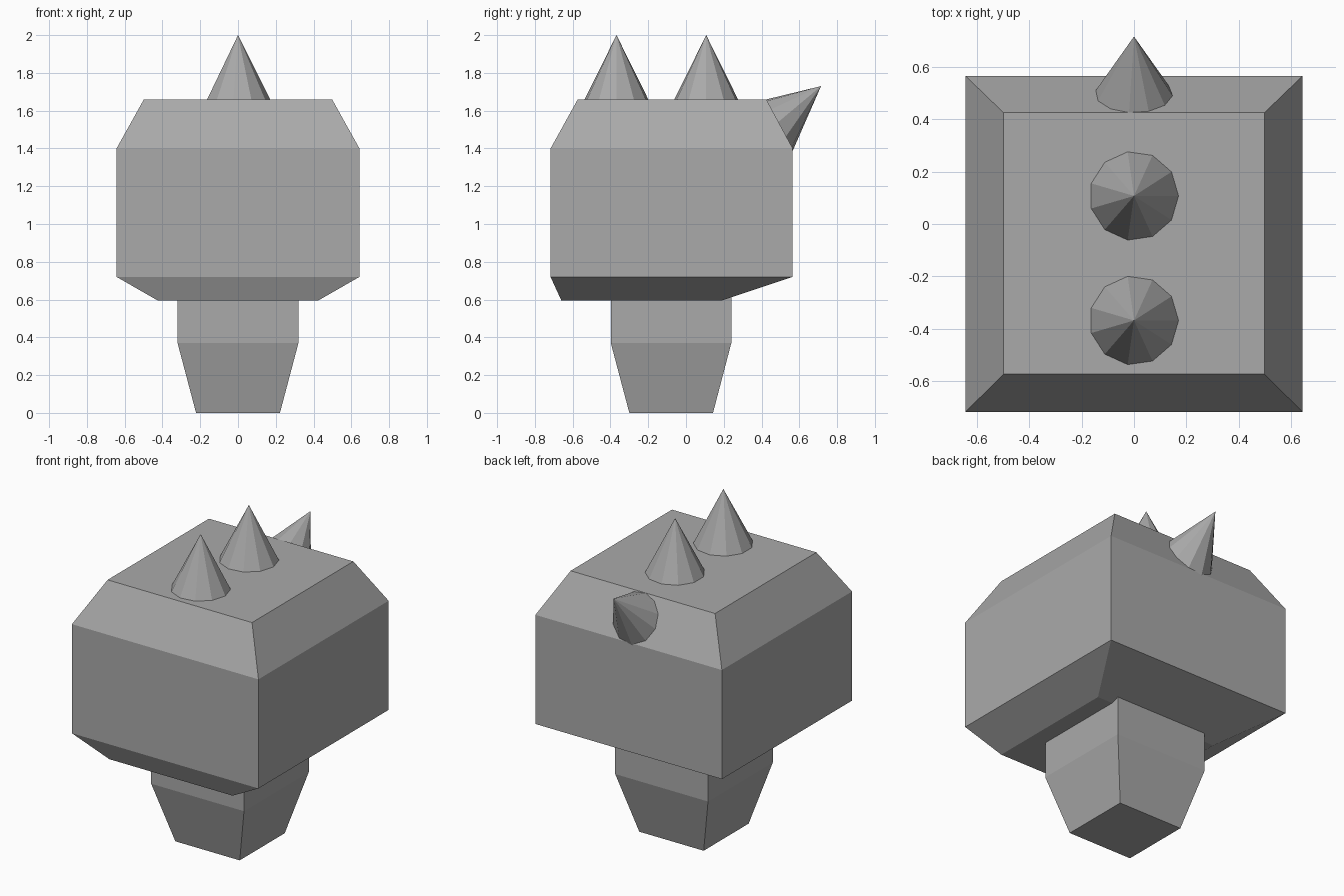
import bpy
import bmesh
from math import radians
from mathutils import Matrix, Vector

cube = bpy.data.objects.get("Cube")
if cube:
    bpy.data.objects.remove(cube, do_unlink=True)

# Single stone grey for every part
grey = bpy.data.materials.new("stone grey")
grey.use_nodes = True
colour = (0.4, 0.4, 0.4, 1)
grey.diffuse_color = colour
grey.node_tree.nodes["Principled BSDF"].inputs["Base Color"].default_value = colour


def finish(name, bm):
    bmesh.ops.recalc_face_normals(bm, faces=bm.faces)
    mesh = bpy.data.meshes.new(name)
    bm.to_mesh(mesh)
    bm.free()
    mesh.materials.append(grey)
    obj = bpy.data.objects.new(name, mesh)
    bpy.context.collection.objects.link(obj)
    return obj


def loft(name, sections):
    """Join stacked rectangles given as (z, half width, front y, back y)."""
    bm = bmesh.new()
    rings = []
    for z, w, front, back in sections:
        corners = ((-w, front), (w, front), (w, back), (-w, back))
        rings.append([bm.verts.new((x, y, z)) for x, y in corners])
    for low, high in zip(rings, rings[1:]):
        for i in range(4):
            j = (i + 1) % 4
            bm.faces.new((low[i], low[j], high[j], high[i]))
    bm.faces.new(rings[0])
    bm.faces.new(rings[-1])
    return finish(name, bm)


def spike(name, apex, tilt=0):
    """Eleven-sided cone hanging from its apex, leaning back by tilt degrees."""
    radius, height = 0.17, 0.34
    bm = bmesh.new()
    tip = bm.verts.new((0, 0, 0))
    ring = [bm.verts.new(Matrix.Rotation(radians(360 * i / 11), 3, 'Z')
                         @ Vector((radius, 0, -height))) for i in range(11)]
    for i, v in enumerate(ring):
        bm.faces.new((v, ring[(i + 1) % 11], tip))
    bm.faces.new(ring)
    obj = finish(name, bm)
    obj.location = apex
    obj.rotation_euler.x = -radians(tilt)
    return obj


# Bevelled block head
loft("head", [(0.595, 0.425, -0.66, 0.19), (0.72, 0.643, -0.717, 0.565),
              (1.4, 0.643, -0.717, 0.565), (1.66, 0.498, -0.573, 0.425)])

# Tapered stem, its top set slightly into the head
loft("stem", [(0, 0.222, -0.3, 0.143), (0.37, 0.32, -0.398, 0.24),
              (0.62, 0.32, -0.398, 0.24)])

# Row of spikes running over the crown and down the back
spike("front_spike", (0, -0.368, 2))
spike("middle_spike", (0, 0.107, 2))
spike("back_spike", (0, 0.715, 1.73), tilt=50)
